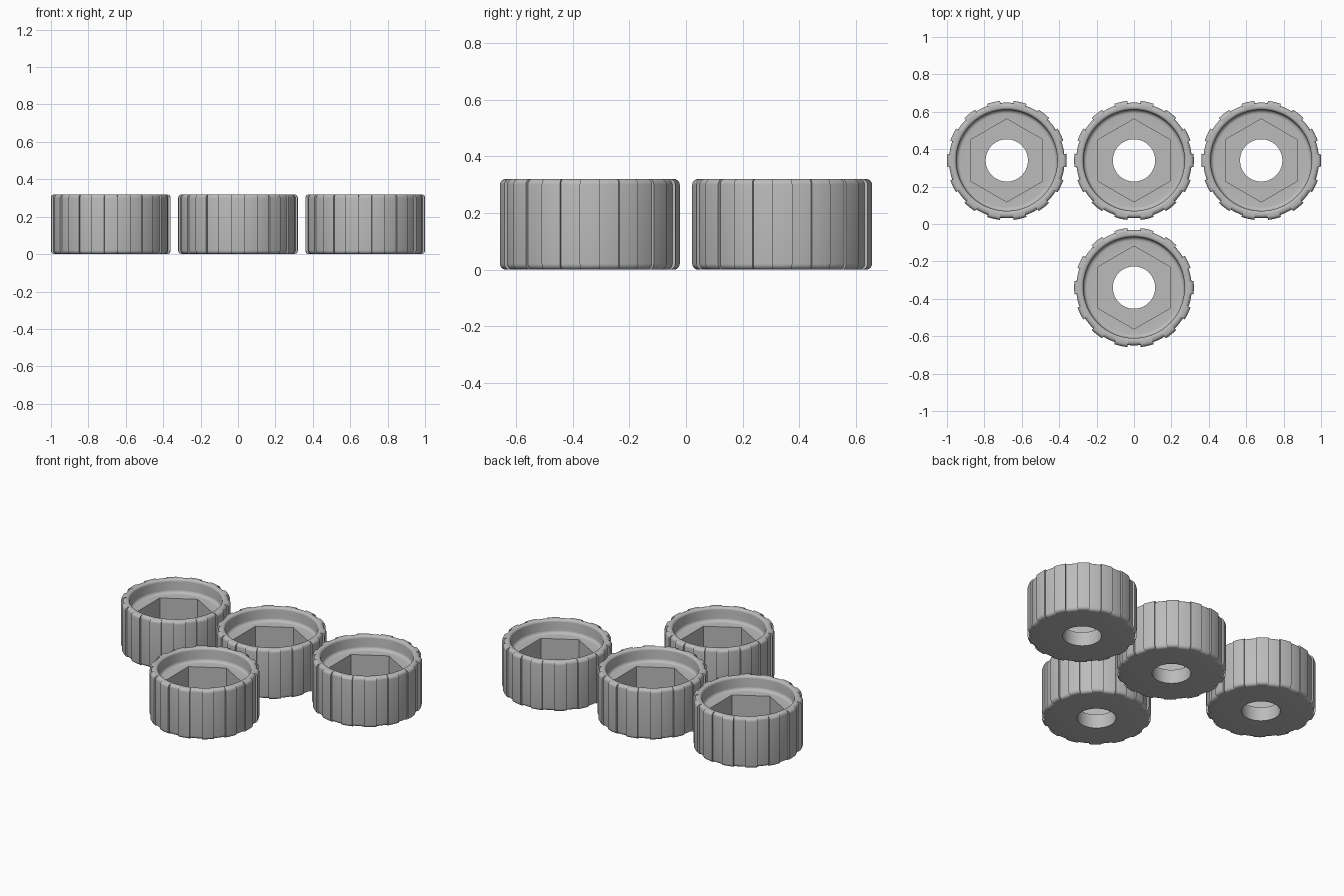
import bpy
import bmesh
import math

if "Cube" in bpy.data.objects:
    bpy.data.objects.remove(bpy.data.objects["Cube"])

HEIGHT = 0.32
RIDGE_R, GROOVE_R = 0.32, 0.309
SECTIONS = 28            # alternating ridges and grooves
FILLET = 0.02
RECESS_R, RECESS_Z = 0.27, 0.232
HEX_FLAT, HEX_Z = 0.192, 0.09
BORE_R = 0.113

grey = bpy.data.materials.new("grey_plastic")
grey.diffuse_color = (0.5, 0.5, 0.5, 1)
grey.use_nodes = True
grey.node_tree.nodes["Principled BSDF"].inputs["Base Color"].default_value = grey.diffuse_color


def arc(cr, cz, rad, a0, a1, n=5):
    """Fillet points as (r, z) pairs, angles in degrees."""
    pts = []
    for i in range(n + 1):
        a = math.radians(a0 + (a1 - a0) * i / n)
        pts.append((cr + rad * math.cos(a), cz + rad * math.sin(a)))
    return pts


def hex_radius(a):
    """Polar radius of the hexagon with corners towards +y and -y."""
    dev = (a + math.pi / 6) % (math.pi / 3) - math.pi / 6
    return HEX_FLAT / math.cos(dev)


# Angular samples: section borders appear twice, once for each radius
step = 2 * math.pi / SECTIONS
corners = [math.radians(30 + 60 * k) for k in range(6)]
samples = []
for s in range(SECTIONS):
    start = (s - 0.5) * step
    angles = [start + step * i / 4 for i in range(5)]
    angles += [c for c in corners
               if start < c < start + step and min(abs(c - a) for a in angles) > 1e-4]
    outer = RIDGE_R if s % 2 == 0 else GROOVE_R
    samples += [(a, outer) for a in sorted(angles)]

# Cross-section rings: (kind, radius or inset, height)
f = FILLET
rings = [("round", BORE_R, 0)]
rings += [("outer", r, z) for r, z in arc(-f, f, f, -90, 0)]
rings += [("outer", r, z) for r, z in arc(-f, HEIGHT - f, f, 0, 90)]
rings += [("round", r, z) for r, z in arc(RECESS_R + 0.015, HEIGHT - 0.015, 0.015, 90, 180)]
rings += [("round", r, z) for r, z in arc(RECESS_R - f, RECESS_Z + f, f, 0, -90)]
rings += [("hex", 0, RECESS_Z), ("hex", 0, HEX_Z), ("round", BORE_R, HEX_Z)]


def knob_mesh():
    bm = bmesh.new()
    loops = []
    for kind, r, z in rings:
        loop = []
        for a, outer in samples:
            rad = {"round": r, "outer": outer + r, "hex": hex_radius(a)}[kind]
            loop.append(bm.verts.new((rad * math.cos(a), rad * math.sin(a), z)))
        loops.append(loop)
    n = len(samples)
    for i, lower in enumerate(loops):
        upper = loops[(i + 1) % len(loops)]
        for j in range(n):
            k = (j + 1) % n
            bm.faces.new((lower[j], lower[k], upper[k], upper[j]))
    bmesh.ops.remove_doubles(bm, verts=bm.verts, dist=1e-5)
    bmesh.ops.recalc_face_normals(bm, faces=bm.faces)
    mesh = bpy.data.meshes.new("knob")
    bm.to_mesh(mesh)
    bm.free()
    mesh.materials.append(grey)
    return mesh


# Four identical knobs: a row of three and one in front
mesh = knob_mesh()
places = {"knob_left": (-0.68, 0.34), "knob_middle": (0, 0.34),
          "knob_right": (0.68, 0.34), "knob_front": (0, -0.34)}
knobs = []
for name, (x, y) in places.items():
    knob = bpy.data.objects.new(name, mesh)
    knob.location = (x, y, 0)
    bpy.context.collection.objects.link(knob)
    knobs.append(knob)

# Smooth shading with crisp edges on the shared mesh
knobs[0].select_set(True)
bpy.context.view_layer.objects.active = knobs[0]
bpy.ops.object.shade_smooth_by_angle(angle=math.radians(30))
